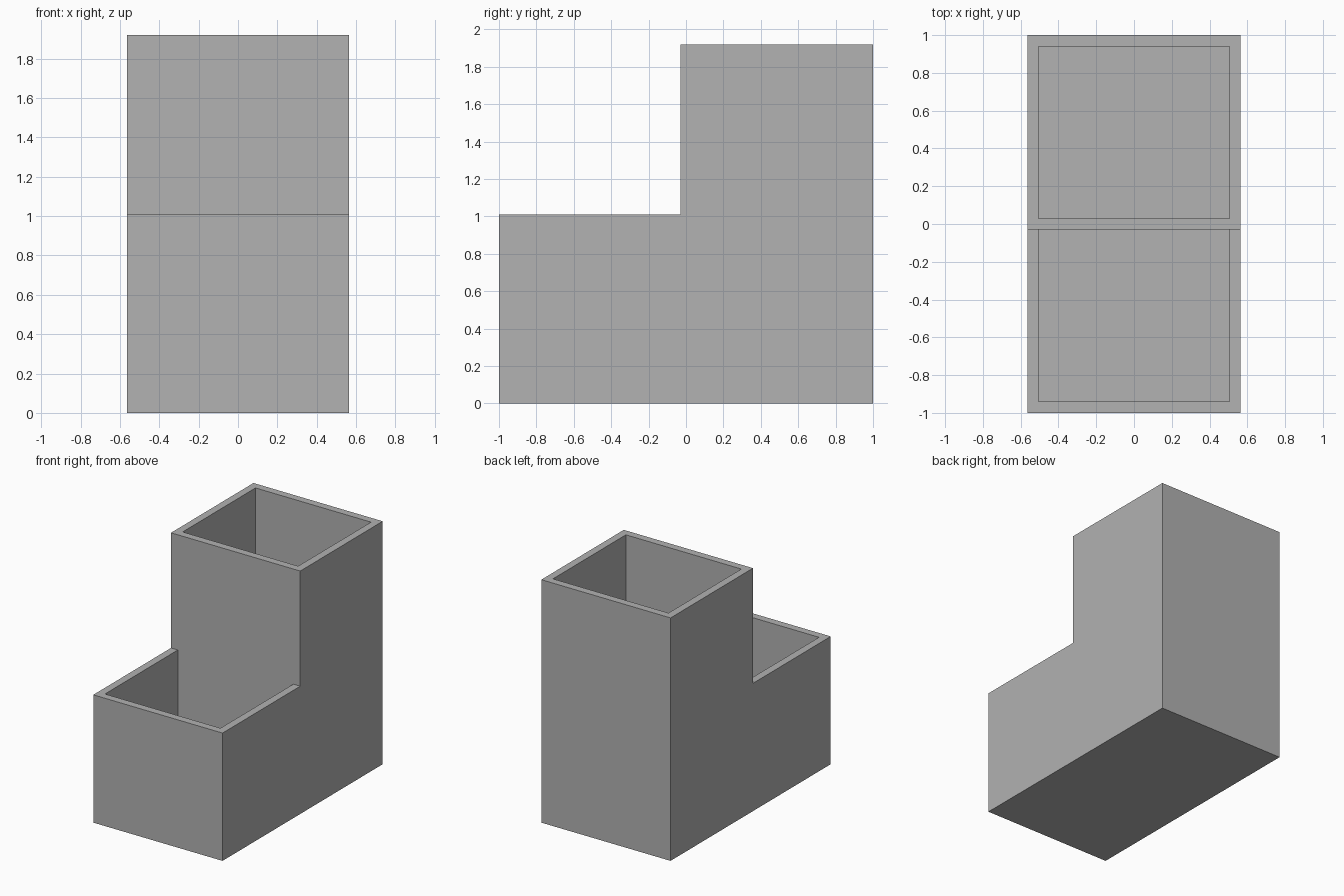
import bpy
import bmesh

if "Cube" in bpy.data.objects:
    bpy.data.objects.remove(bpy.data.objects["Cube"], do_unlink=True)

HALF_W, WALL = 0.565, 0.06
LOW, HIGH, STEP = 1.01, 1.92, -0.03

grey = bpy.data.materials.new("plain grey")
grey.use_nodes = True
color = (0.445, 0.445, 0.445, 1)
grey.diffuse_color = color
grey.node_tree.nodes["Principled BSDF"].inputs["Base Color"].default_value = color


def prism(name, profile, half_width):
    """Extrude a (y, z) side profile across the width."""
    bm = bmesh.new()
    face = bm.faces.new([bm.verts.new((-half_width, y, z)) for y, z in profile])
    out = bmesh.ops.extrude_face_region(bm, geom=[face])
    verts = [v for v in out["geom"] if isinstance(v, bmesh.types.BMVert)]
    bmesh.ops.translate(bm, verts=verts, vec=(2 * half_width, 0, 0))
    bmesh.ops.recalc_face_normals(bm, faces=bm.faces)
    mesh = bpy.data.meshes.new(name)
    bm.to_mesh(mesh)
    bm.free()
    mesh.materials.append(grey)
    obj = bpy.data.objects.new(name, mesh)
    bpy.context.collection.objects.link(obj)
    return obj


# Stepped body
body = prism("stepped_holder", [(-1, 0), (1, 0), (1, HIGH), (STEP, HIGH),
                                (STEP, LOW), (-1, LOW)], HALF_W)

# Low front pocket reaches the tower wall, tall back pocket has its own walls
pockets = {"front_pocket": (-1 + WALL, STEP), "back_pocket": (STEP + WALL, 1 - WALL)}
for name, (y0, y1) in pockets.items():
    cutter = prism(name + "_cutter", [(y0, WALL), (y1, WALL), (y1, HIGH + WALL),
                                      (y0, HIGH + WALL)], HALF_W - WALL)
    mod = body.modifiers.new(name, 'BOOLEAN')
    mod.operation = 'DIFFERENCE'
    mod.solver = 'EXACT'
    mod.object = cutter
    bpy.context.view_layer.objects.active = body
    bpy.ops.object.modifier_apply(modifier=name)
    bpy.data.objects.remove(cutter, do_unlink=True)
